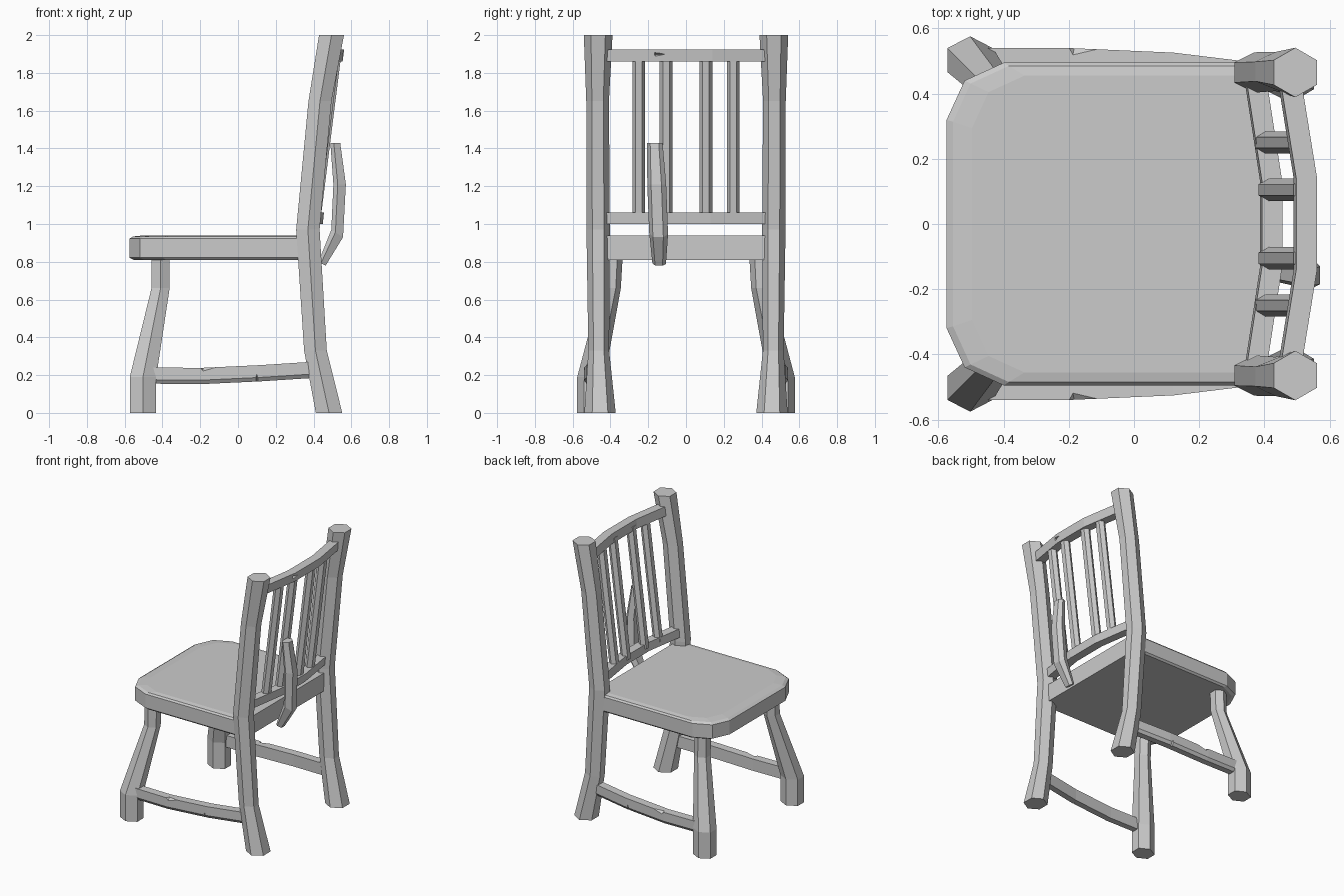
import bpy, bmesh, math
from mathutils import Vector

if "Cube" in bpy.data.objects:
    bpy.data.objects.remove(bpy.data.objects["Cube"])


def make(name, bm, mirror=False):
    bmesh.ops.recalc_face_normals(bm, faces=bm.faces)
    me = bpy.data.meshes.new(name)
    bm.to_mesh(me)
    bm.free()
    ob = bpy.data.objects.new(name, me)
    bpy.context.collection.objects.link(ob)
    if mirror:
        m = ob.modifiers.new("Mirror", 'MIRROR')
        m.use_axis = (False, True, False)
        m.use_mirror_merge = False
    return ob


def loft(name, rings, mirror=False):
    """Skin a list of equal-length point rings and cap both ends."""
    bm = bmesh.new()
    vs = [[bm.verts.new(p) for p in r] for r in rings]
    n = len(vs[0])
    for a, b in zip(vs, vs[1:]):
        for i in range(n):
            bm.faces.new((a[i], a[(i + 1) % n], b[(i + 1) % n], b[i]))
    bm.faces.new(vs[0])
    bm.faces.new(vs[-1])
    return make(name, bm, mirror)


def hexagon(x, y, z, rx, ry):
    """Level six-sided ring with points along y; rx is half the flat width."""
    k = rx / math.cos(math.pi / 6)
    return [(x + k * math.cos(a), y + ry * math.sin(a), z)
            for a in (math.pi / 2 + i * math.pi / 3 for i in range(6))]


def chip(target, name, points):
    """Cut a small wedge (convex hull of points) out of a part."""
    bm = bmesh.new()
    for p in points:
        bm.verts.new(p)
    bmesh.ops.convex_hull(bm, input=bm.verts)
    cutter = make(name, bm)
    cutter.hide_render = True
    cutter.hide_set(True)
    m = target.modifiers.new("Chip", 'BOOLEAN')
    m.operation = 'DIFFERENCE'
    m.object = cutter
    m.solver = 'EXACT'


def add_mirror(ob):
    m = ob.modifiers.new("Mirror", 'MIRROR')
    m.use_axis = (False, True, False)
    m.use_mirror_merge = False


# Back posts and front legs
loft("back_post", [hexagon(*s) for s in (
    (0.482, 0.455, 0.00, 0.070, 0.083),
    (0.410, 0.462, 0.33, 0.060, 0.055),
    (0.370, 0.465, 0.97, 0.062, 0.062),
    (0.434, 0.468, 1.65, 0.061, 0.060),
    (0.495, 0.465, 2.00, 0.066, 0.076))], True)
loft("front_leg", [hexagon(*s) for s in (
    (-0.503, 0.503, 0.00, 0.070, 0.073),
    (-0.503, 0.503, 0.19, 0.070, 0.073),
    (-0.410, 0.398, 0.66, 0.048, 0.053),
    (-0.410, 0.392, 0.83, 0.048, 0.057))], True)

# Seat with clipped front corners and a softened rim
half = [(0.40, 0.495), (-0.40, 0.495), (-0.52, 0.44), (-0.575, 0.32)]
outline = half + [(x, -y) for x, y in reversed(half)]
loft("seat", [[(0.40 + (x - 0.40) * s, y * s, z) for x, y in outline]
              for z, s in ((0.81, 0.975), (0.822, 1), (0.922, 1),
                           (0.934, 0.98), (0.94, 0.92))])

# Bowed back rails
def rail(name, stations, depth, z0, z1, lean):
    return loft(name, [[(x - depth, y, z0), (x + depth, y, z0),
                        (x + depth + lean, y, z1), (x - depth + lean, y, z1)]
                       for x, y in stations])


top_rail = rail("top_rail", [(0.475, -0.43), (0.522, -0.14), (0.522, 0.14),
                             (0.475, 0.43)], 0.032, 1.86, 1.925, 0.008)
rail("lower_rail", [(0.372, -0.43), (0.418, -0.13), (0.418, 0.13),
                    (0.372, 0.43)], 0.031, 1.0, 1.06, 0.006)
chip(top_rail, "top_rail_chip_cutter",
     [(0.57, -0.17, 1.915), (0.57, -0.17, 1.88), (0.575, -0.08, 1.90),
      (0.535, -0.16, 1.897)])

# Back spindles
for i, y in enumerate((-0.25, -0.105, 0.105, 0.25)):
    dx = 0 if abs(y) < 0.2 else -0.01
    loft(f"spindle_{i + 1}", [hexagon(0.410 + dx, y, 1.03, 0.028, 0.034),
                              hexagon(0.518 + dx, y, 1.89, 0.028, 0.034)])

# Bent peg behind the back
loft("back_peg", [
    [(x + sx * t, y + sy * w, z + sx * tilt) for sx, sy in
     ((-1, -0.7), (-0.3, -1), (1, -0.6), (1, 0.5), (0.2, 1), (-1, 0.7))]
    for x, y, z, t, w, tilt in (
        (0.445, -0.142, 0.79, 0.019, 0.036, -0.010),
        (0.525, -0.145, 0.95, 0.031, 0.050, -0.020),
        (0.538, -0.155, 1.21, 0.033, 0.050, 0.0),
        (0.515, -0.165, 1.43, 0.026, 0.041, 0.0))])

# Side stretchers between front leg and back post, with worn chips
stretcher = loft("side_stretcher", [
    [(x, y - 0.03, z - 0.043), (x, y + 0.015, z - 0.043),
     (x, y + 0.03, z - 0.022), (x, y + 0.03, z + 0.043),
     (x, y - 0.03, z + 0.043)]
    for x, y, z in ((-0.48, 0.51, 0.198), (-0.20, 0.51, 0.195),
                    (0.12, 0.496, 0.210), (0.40, 0.462, 0.228))])
chip(stretcher, "stretcher_chip_cutter",
     [(-0.22, 0.56, 0.25), (-0.18, 0.56, 0.205), (-0.19, 0.505, 0.25),
      (0.0, 0.56, 0.25)])
chip(stretcher, "stretcher_nick_cutter",
     [(0.08, 0.54, 0.155), (0.12, 0.54, 0.155), (0.10, 0.54, 0.225),
      (0.10, 0.495, 0.16)])
add_mirror(stretcher)
